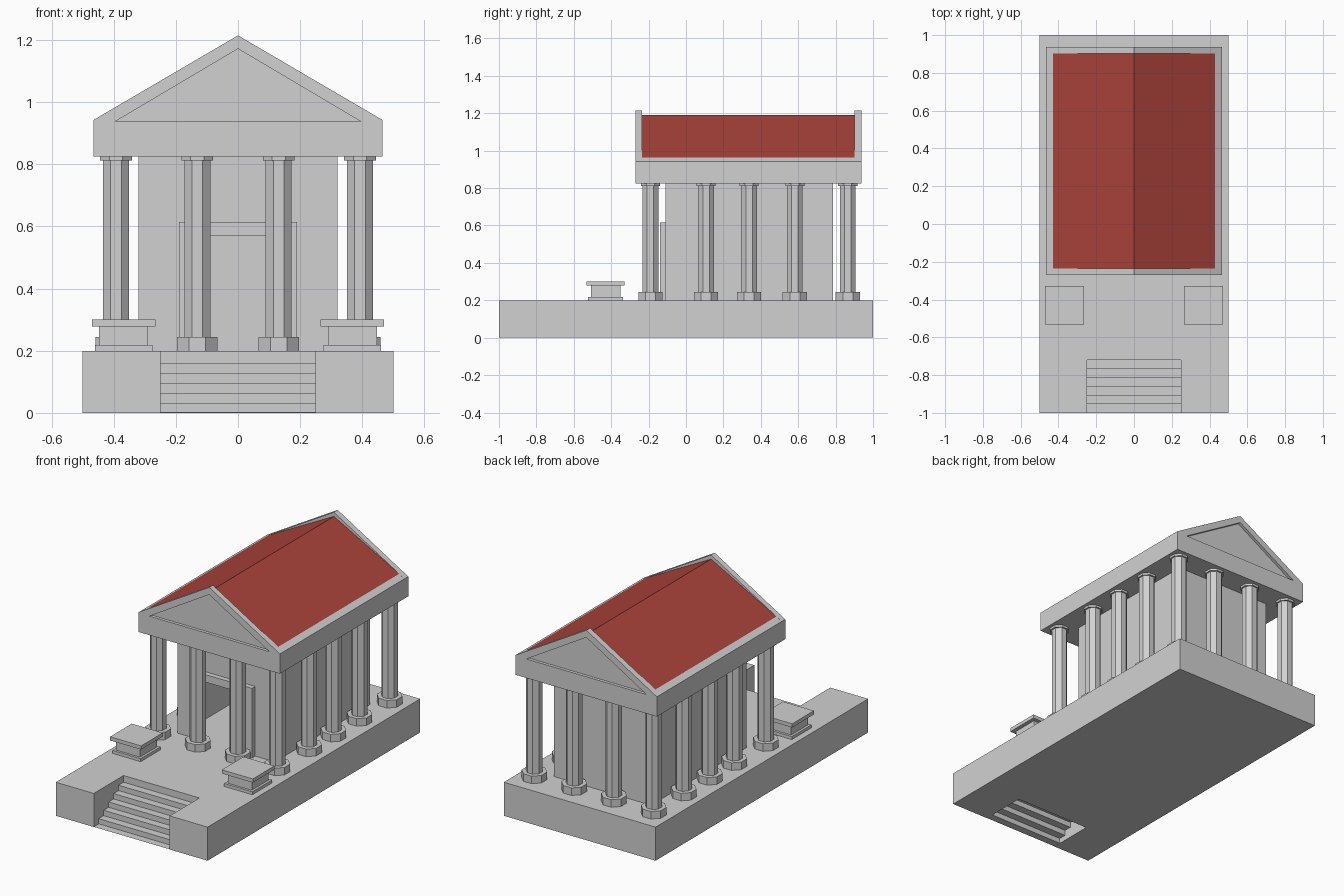
import bpy, bmesh, math

if "Cube" in bpy.data.objects:
    bpy.data.objects.remove(bpy.data.objects["Cube"])


def make_mat(name, rgb):
    m = bpy.data.materials.new(name)
    m.diffuse_color = (*rgb, 1)
    m.use_nodes = True
    m.node_tree.nodes["Principled BSDF"].inputs["Base Color"].default_value = m.diffuse_color
    return m


STONE = make_mat("grey_stone", (0.64, 0.64, 0.64))
RED = make_mat("red_roof", (0.41, 0.056, 0.043))


def finish(bm, name, mats=(STONE,)):
    bmesh.ops.recalc_face_normals(bm, faces=bm.faces)
    me = bpy.data.meshes.new(name)
    bm.to_mesh(me)
    bm.free()
    for m in mats:
        me.materials.append(m)
    ob = bpy.data.objects.new(name, me)
    bpy.context.collection.objects.link(ob)
    return ob


def extrude(points, offset):
    """Solid from a flat outline pushed along an offset."""
    bm = bmesh.new()
    f = bm.faces.new([bm.verts.new(p) for p in points])
    top = bmesh.ops.extrude_face_region(bm, geom=[f], use_keep_orig=True)
    vs = [g for g in top["geom"] if isinstance(g, bmesh.types.BMVert)]
    bmesh.ops.translate(bm, verts=vs, vec=offset)
    bmesh.ops.recalc_face_normals(bm, faces=bm.faces)
    return bm


def prism(name, xz, y0, y1):
    return finish(extrude([(x, y0, z) for x, z in xz], (0, y1 - y0, 0)), name)


def box(name, x0, x1, y0, y1, z0, z1):
    return prism(name, [(x0, z0), (x1, z0), (x1, z1), (x0, z1)], y0, y1)


def archway(w, h, iw, ih):
    """Upside-down U outline standing on the platform."""
    z = 0.2
    return [(-w, z), (-w, h), (w, h), (w, z), (iw, z), (iw, ih), (-iw, ih), (-iw, z)]


# Platform with a slot for the stairs
slot = [(-.5, -1), (-.25, -1), (-.25, -.72), (.25, -.72), (.25, -1), (.5, -1), (.5, 1), (-.5, 1)]
finish(extrude([(x, y, 0) for x, y in slot], (0, 0, 0.2)), "platform")

# Stairs: folded sheet, open underneath
bm = bmesh.new()
path = [(-1, 0.001)]
for i in range(6):
    y = -1 + 0.28 * (i + 1) / 6
    path += [(y, path[-1][1]), (y, 0.032 * (i + 1))]
rows = [[bm.verts.new((x, y, z)) for x in (-.25, .25)] for y, z in path]
for a, b in zip(rows, rows[1:]):
    bm.faces.new((a[0], a[1], b[1], b[0]))
finish(bm, "stairs")

# Hollow inner hall with doorway and door frame
for s, side in ((-1, "left"), (1, "right")):
    xs = sorted((s * .30, s * .32))
    box("hall_wall_" + side, *xs, -.11, .785, .2, .825)
box("hall_wall_back", -.30, .30, .765, .785, .2, .825)
prism("hall_wall_front", archway(.30, .825, .147, .572), -.11, -.09)
prism("door_frame", archway(.19, .615, .145, .57), -.14, -.11)


# Octagonal columns: base, shaft and capital
def column(x, y):
    bm = bmesh.new()
    c = math.cos(math.pi / 8)
    for half, z0, z1 in ((.065, .2, .245), (.042, .245, .812), (.051, .812, .825)):
        ring = []
        for k in range(8):
            a = math.pi / 8 + k * math.pi / 4
            ring.append((x + half / c * math.cos(a), y + half / c * math.sin(a)))
        lo = [bm.verts.new((u, v, z0)) for u, v in ring]
        hi = [bm.verts.new((u, v, z1)) for u, v in ring]
        bm.faces.new(lo[::-1])
        bm.faces.new(hi)
        for k in range(8):
            j = (k + 1) % 8
            bm.faces.new((lo[k], lo[j], hi[j], hi[k]))
    finish(bm, "column")


for s in (-1, 1):
    for y in (-.19, .107, .337, .582, .865):
        column(s * .393, y)
    for y in (-.19, .865):
        column(s * .131, y)

# Pedestals beside the stairs
for s in (-1, 1):
    for part, h, z0, z1 in (("foot", .093, .2, .218), ("body", .079, .218, .278), ("cap", .102, .278, .3)):
        box("pedestal_" + part, s * .368 - h, s * .368 + h, -.43 - h, -.43 + h, z0, z1)

# Beam ring carried by the columns
box("entablature", -.465, .465, -.27, .938, .825, .938)

# Roof: grey eaves and red slopes
Y0, Y1 = -.236, .902
half = [(.465, .938), (.465, .943), (.43, .963)]
outline = half + [(0, 1.19)] + [(-x, z) for x, z in reversed(half)]
bm = extrude([(x, Y0, z) for x, z in outline], (0, Y1 - Y0, 0))
for f in bm.faces:
    if f.normal.z > 0.3 and abs(f.calc_center_median().x) < .4:
        f.material_index = 1
finish(bm, "roof", (STONE, RED))

# Gables: sloping frame around a recessed triangle
for name, y0, y1, t0, t1 in (("front", -.27, Y0, -.252, Y0), ("back", Y1, .938, Y1, .92)):
    for s in (-1, 1):
        prism(name + "_gable_rake", [(s * .395, .938), (s * .465, .938), (s * .465, .943),
                                     (0, 1.215), (0, 1.172)], y0, y1)
    prism(name + "_gable_panel", [(-.40, .938), (.40, .938), (0, 1.174)], t0, t1)
